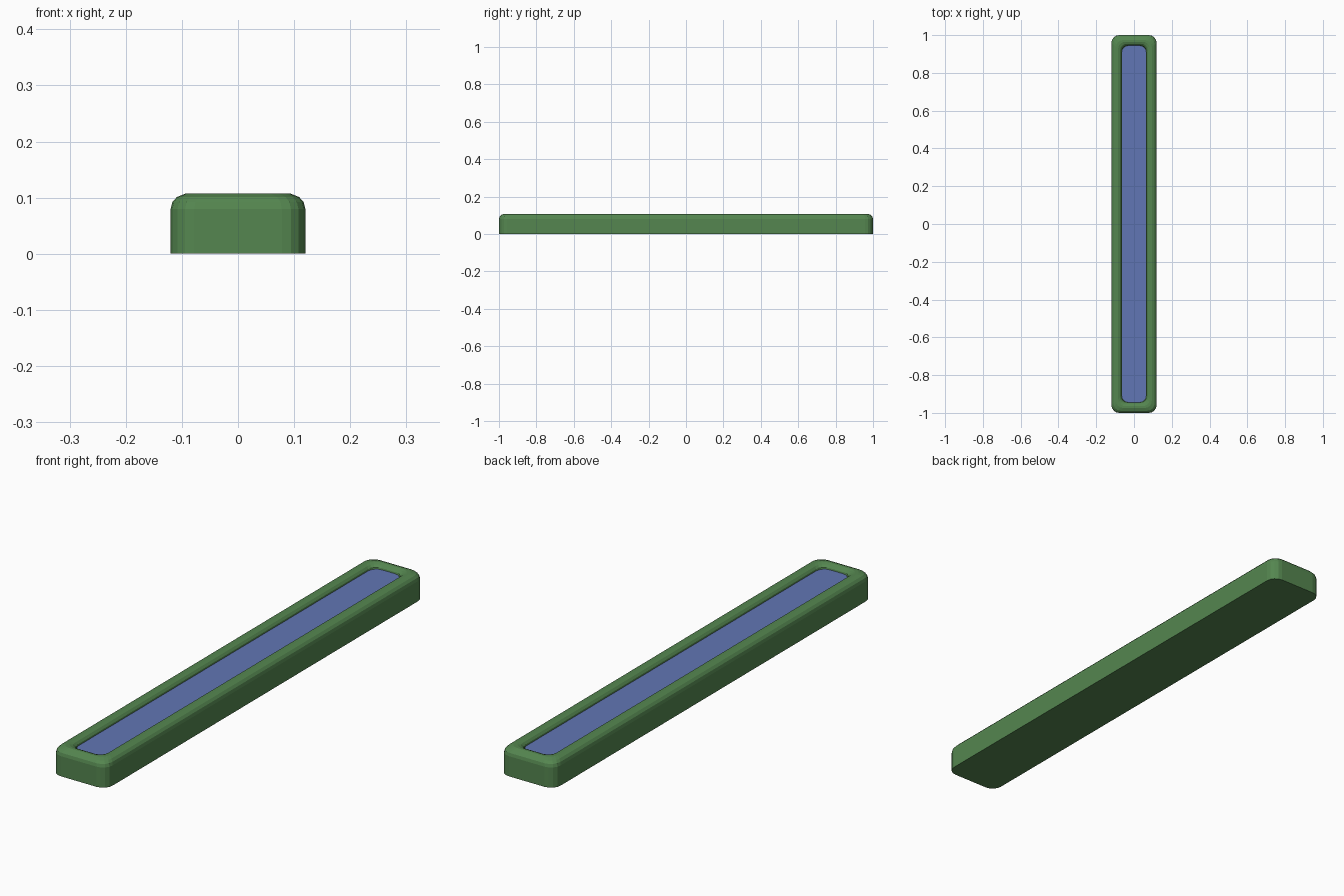
import bpy, bmesh
from math import sin, cos, pi

if "Cube" in bpy.data.objects:
    bpy.data.objects.remove(bpy.data.objects["Cube"])

SEG = 4


def ring(bm, inset, z, r):
    # rounded rectangle, inset from the outer footprint
    hx, hy = 0.12 - inset, 1.0 - inset
    verts = []
    for q, (sx, sy) in enumerate([(1, 1), (-1, 1), (-1, -1), (1, -1)]):
        for i in range(SEG + 1):
            a = (q + i / SEG) * pi / 2
            verts.append(bm.verts.new((sx * (hx - r) + r * cos(a),
                                       sy * (hy - r) + r * sin(a), z)))
    return verts


def loft(name, rings, color):
    bm = bmesh.new()
    loops = [ring(bm, *p) for p in rings]
    for a, b in zip(loops, loops[1:]):
        n = len(a)
        for i in range(n):
            j = (i + 1) % n
            bm.faces.new((a[i], a[j], b[j], b[i]))
    bm.faces.new(loops[0][::-1])
    bm.faces.new(loops[-1])
    bmesh.ops.recalc_face_normals(bm, faces=bm.faces)
    me = bpy.data.meshes.new(name)
    bm.to_mesh(me)
    bm.free()
    ob = bpy.data.objects.new(name, me)
    bpy.context.collection.objects.link(ob)
    mat = bpy.data.materials.new(name + "_colour")
    mat.diffuse_color = color
    mat.use_nodes = True
    mat.node_tree.nodes["Principled BSDF"].inputs["Base Color"].default_value = mat.diffuse_color
    me.materials.append(mat)
    return ob


# Housing: straight walls, rounded rim, shallow recess
loft("housing", [(0, 0, 0.042), (0, 0.08, 0.042), (0.003, 0.092, 0.041),
                 (0.011, 0.101, 0.039), (0.026, 0.107, 0.036),
                 (0.036, 0.107, 0.036), (0.046, 0.103, 0.036),
                 (0.053, 0.095, 0.036), (0.055, 0.084, 0.036)],
     (0.09, 0.24, 0.08, 1))

# Flat panel lying in the recess
loft("inlay_panel", [(0.0555, 0.082, 0.036), (0.0555, 0.09, 0.036)],
     (0.12, 0.18, 0.46, 1))
